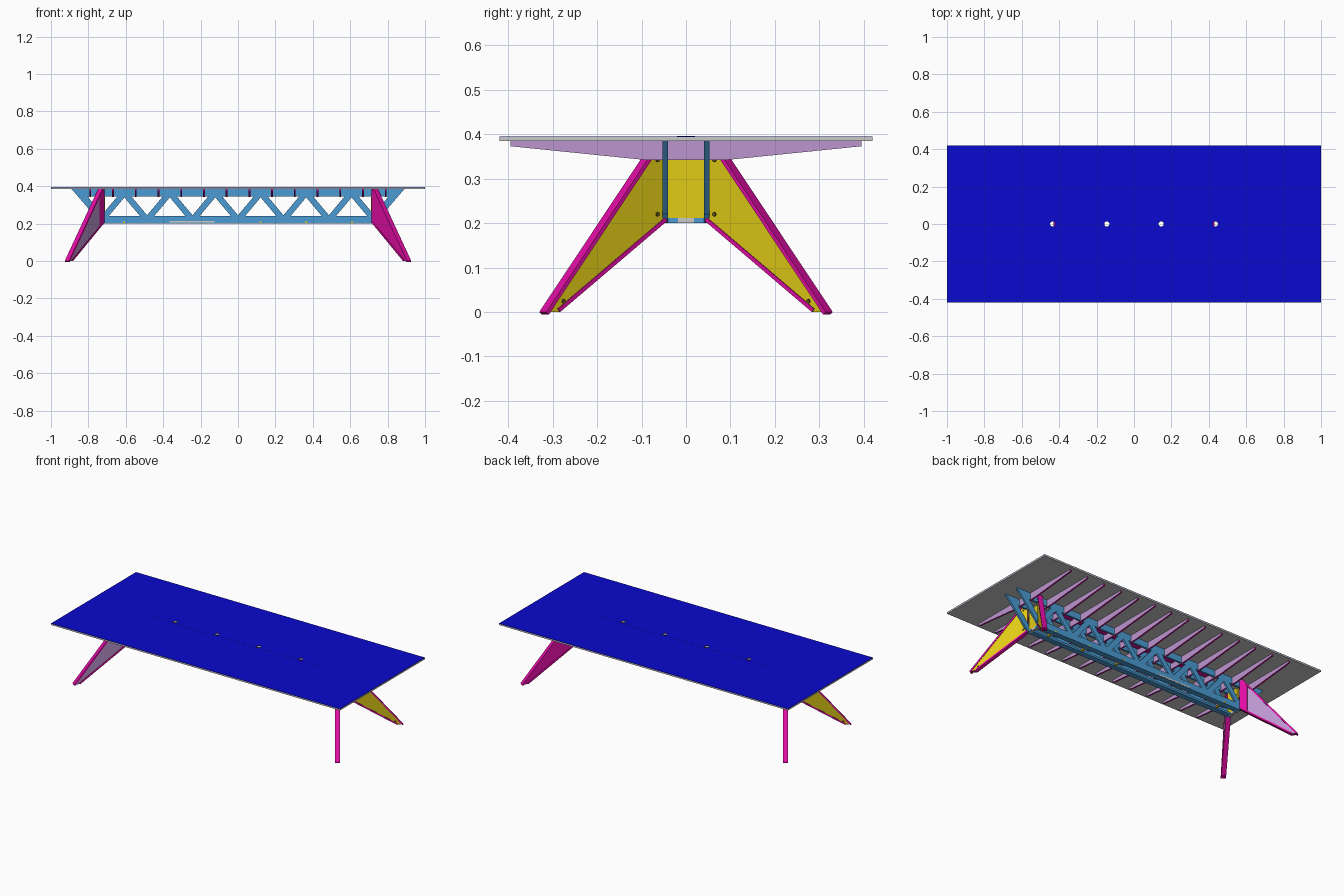
import bpy
import bmesh
import math
from mathutils import Matrix, Vector

cube = bpy.data.objects.get("Cube")
if cube:
    bpy.data.objects.remove(cube, do_unlink=True)


def material(name, colour):
    m = bpy.data.materials.new(name)
    m.use_nodes = True
    m.diffuse_color = (*colour, 1)
    m.node_tree.nodes["Principled BSDF"].inputs["Base Color"].default_value = (*colour, 1)
    return m


BLUE = material("deep blue", (0.003, 0.003, 0.62))
GREY = material("light grey", (0.6, 0.6, 0.6))
STEEL = material("sky blue", (0.07, 0.33, 0.66))
MAGENTA = material("magenta", (0.75, 0.004, 0.37))
YELLOW = material("yellow", (0.75, 0.6, 0.008))
LAVENDER = material("lavender", (0.5, 0.3, 0.62))
OLIVE = material("dark olive", (0.12, 0.09, 0.01))


def prism(name, points, low, high, frame, mats):
    """Extrude a 2D outline along w; mats are for the low cap, high cap and edges."""
    bm = bmesh.new()
    a = [bm.verts.new(frame @ Vector((u, v, low))) for u, v in points]
    b = [bm.verts.new(frame @ Vector((u, v, high))) for u, v in points]
    bm.faces.new(a).material_index = 0
    bm.faces.new(b).material_index = 1
    n = len(points)
    for i in range(n):
        j = (i + 1) % n
        bm.faces.new((a[i], a[j], b[j], b[i])).material_index = 2
    bmesh.ops.recalc_face_normals(bm, faces=bm.faces)
    mesh = bpy.data.meshes.new(name)
    bm.to_mesh(mesh)
    bm.free()
    for m in mats:
        mesh.materials.append(m)
    ob = bpy.data.objects.new(name, mesh)
    bpy.context.collection.objects.link(ob)
    return ob


def axes(origin, u, v, w):
    m = Matrix((u, v, w)).transposed().to_4x4()
    m.translation = origin
    return m


FLAT = Matrix.Identity(4)
XZ = axes((0, 0, 0), (1, 0, 0), (0, 0, 1), (0, 1, 0))
YZ = axes((0, 0, 0), (0, 1, 0), (0, 0, 1), (1, 0, 0))


def box(name, x, y, z, mat):
    outline = [(x[0], y[0]), (x[1], y[0]), (x[1], y[1]), (x[0], y[1])]
    return prism(name, outline, z[0], z[1], FLAT, [mat] * 3)


def strip(name, p, q, width, low, high, frame, mat):
    """Straight bar between two outline points, its width to the left of p-q."""
    p, q = Vector(p), Vector(q)
    d = (q - p).normalized()
    side = Vector((-d.y, d.x)) * width
    return prism(name, [p, q, q + side, p + side], low, high, frame, [mat] * 3)


# Table top with a cable cover and four finger holes
top_parts = [
    box("top_board", (-1, 1), (-0.42, 0.42), (0.385, 0.3935), GREY),
    box("top_surface", (-1, 1), (-0.42, 0.42), (0.3935, 0.3955), BLUE),
    box("cable_cover", (-0.585, 0.585), (-0.02, 0.02), (0.394, 0.396), BLUE),
    box("cover_backing", (-0.585, 0.585), (-0.03, 0.03), (0.377, 0.385), MAGENTA),
]
for i, x in enumerate((-0.435, -0.145, 0.145, 0.435)):
    circle = [(x + 0.014 * math.cos(k * math.pi / 6), 0.014 * math.sin(k * math.pi / 6))
              for k in range(12)]
    cutter = prism("hole_cutter", circle, 0.37, 0.41, FLAT, [GREY] * 3)
    cutter.hide_render = True
    cutter.hide_viewport = True
    cutter.display_type = 'WIRE'
    for part in top_parts:
        mod = part.modifiers.new("finger_hole", 'BOOLEAN')
        mod.operation = 'DIFFERENCE'
        mod.solver = 'EXACT'
        mod.object = cutter

# Cross ribs that carry the top
half = [(0.395, 0.385), (0.395, 0.373), (0.09, 0.342)]
rib = half + [(-y, z) for y, z in reversed(half)]
for i in range(14):
    x = (i - 6.5) * 0.1215
    prism("top_rib", rib, x - 0.005, x + 0.005, YZ, [LAVENDER, LAVENDER, MAGENTA])

# Pair of lattice beams
for s in (-1, 1):
    y0, y1 = sorted((s * 0.041, s * 0.053))
    prism("upper_chord", [(-0.855, 0.345), (0.855, 0.345), (0.89, 0.385), (-0.89, 0.385)],
          y0, y1, XZ, [STEEL] * 3)
    box("lower_chord", (-0.73, 0.73), (y0, y1), (0.2, 0.24), STEEL)
    f0, f1 = sorted((s * 0.018, s * 0.041))
    box("lower_flange", (-0.73, 0.73), (f0, f1), (0.2, 0.212), STEEL)
    for i in range(12):
        foot, peak = (i - 6) * 0.1215, (i - 5) * 0.1215
        if i % 2:
            foot, peak = peak, foot
        d = 0.021
        prism("lattice_bar", [(foot - d, 0.22), (foot + d, 0.22), (peak + d, 0.365), (peak - d, 0.365)],
              y0, y1, XZ, [STEEL] * 3)
    for e in (-1, 1):
        prism("end_brace", [(e * 0.69, 0.2), (e * 0.73, 0.2), (e * 0.89, 0.385), (e * 0.835, 0.385)],
              y0, y1, XZ, [STEEL] * 3)

# Cross ties between the beams
for x in (-0.61, 0.12, 0.365, 0.61):
    box("cross_tie", (x - 0.006, x + 0.006), (-0.054, 0.054), (0.203, 0.211), YELLOW)
for s in (-1, 1):
    y0, y1 = sorted((s * 0.05, s * 0.054))
    box("side_plate", (-0.365, -0.125), (y0, y1), (0.205, 0.213), GREY)

# End bulkheads
for s in (-1, 1):
    x0, x1 = sorted((s * 0.712, s * 0.727))
    box("bulkhead", (x0, x1), (-0.041, 0.041), (0.212, 0.343), YELLOW)
    box("end_tie", (x0, x1), (-0.041, 0.041), (0.2, 0.212), GREY)

# Splayed legs: core panel, raised edge flanges, mounting strip and bolts
heel, toe = (0.294, 0), (0.332, 0)
root_low, root_top = (0, 0.205), (0, 0.385)
shoulder = (0.02, 0.385)
for sx in (-1, 1):
    inner = MAGENTA if sx > 0 else LAVENDER
    for sy in (-1, 1):
        frame = axes((sx * 0.725, sy * 0.05, 0), (sx * 0.573, sy * 0.82, 0),
                     (0, 0, 1), (sx * 0.82, -sy * 0.573, 0))
        prism("leg_panel", [root_low, heel, toe, shoulder, root_top], -0.011, 0.011,
              frame, [inner, YELLOW, MAGENTA])
        strip("leg_lower_flange", root_low, heel, 0.009, -0.014, 0.014, frame, MAGENTA)
        strip("leg_outer_flange", toe, shoulder, 0.009, -0.014, 0.014, frame, MAGENTA)
        prism("leg_mount", [(0, 0.205), (0.045, 0.178), (0.045, 0.345), (0.02, 0.376), (0, 0.385)],
              -0.0135, -0.01, frame, [MAGENTA] * 3)
        for r, z in ((0.025, 0.342), (0.025, 0.22), (0.283, 0.024)):
            bolt = [(r + 0.005 * math.cos(k * math.pi / 4), z + 0.005 * math.sin(k * math.pi / 4))
                    for k in range(8)]
            prism("leg_bolt", bolt, 0.01, 0.014, frame, [OLIVE] * 3)
